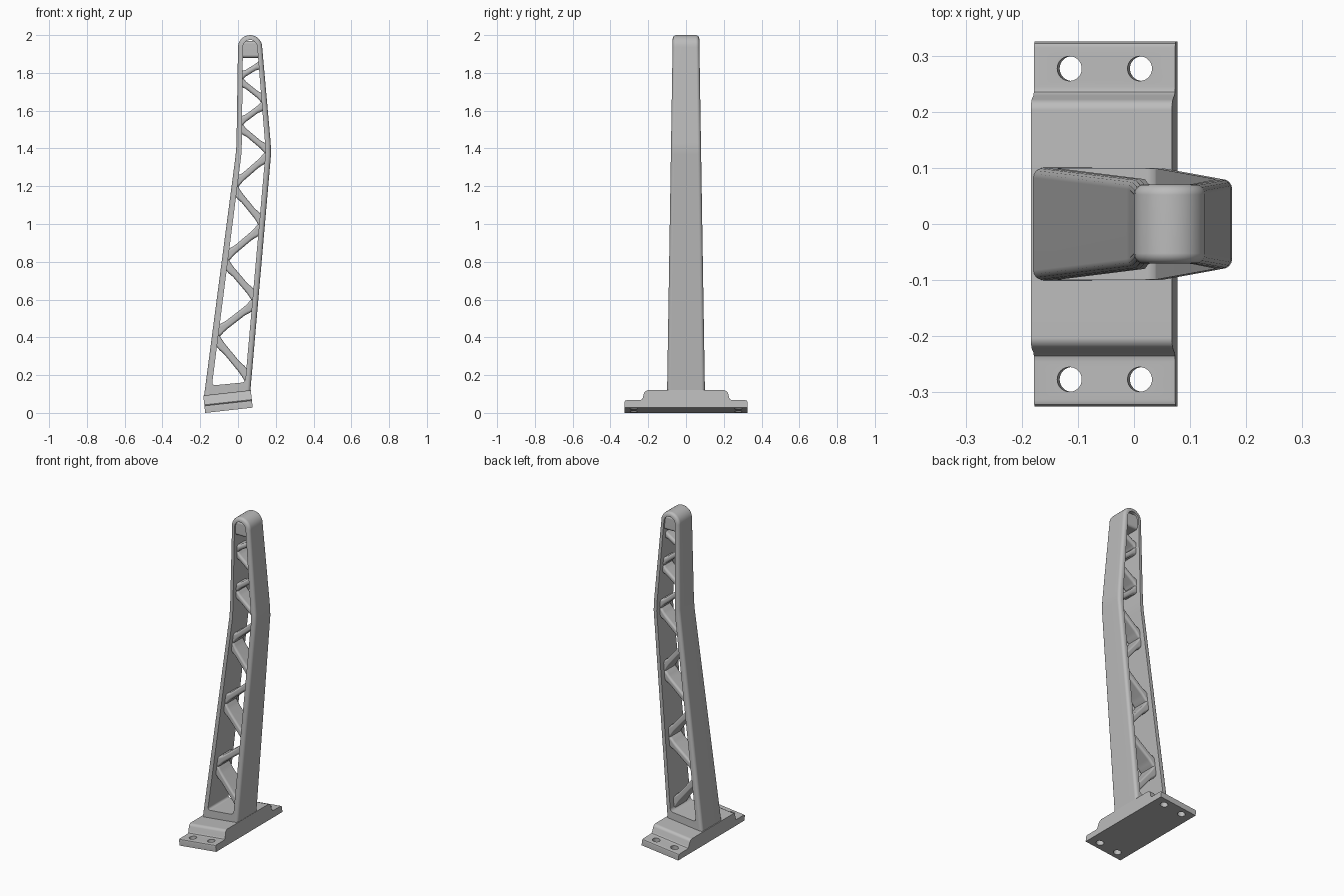
import bpy, bmesh, math
from mathutils import Matrix, Vector

old = bpy.data.objects.get("Cube")
if old:
    bpy.data.objects.remove(old, do_unlink=True)

grey = bpy.data.materials.new("grey metal")
grey.use_nodes = True
grey.diffuse_color = (0.5, 0.5, 0.5, 1)
grey.node_tree.nodes["Principled BSDF"].inputs["Base Color"].default_value = (0.5, 0.5, 0.5, 1)


def make(name, bm):
    """Turn a bmesh into a grey object."""
    bmesh.ops.recalc_face_normals(bm, faces=bm.faces)
    mesh = bpy.data.meshes.new(name)
    bm.to_mesh(mesh)
    bm.free()
    mesh.materials.append(grey)
    obj = bpy.data.objects.new(name, mesh)
    bpy.context.collection.objects.link(obj)
    return obj


def smooth(obj):
    bpy.ops.object.select_all(action='DESELECT')
    obj.select_set(True)
    bpy.context.view_layer.objects.active = obj
    bpy.ops.object.shade_smooth_by_angle(angle=math.radians(35))
    mod = obj.modifiers.new("weighted", 'WEIGHTED_NORMAL')
    mod.keep_sharp = True


def loft(bm, rings, caps=True):
    """Join closed rings of points with quads."""
    vs = [[bm.verts.new(p) for p in r] for r in rings]
    n = len(vs[0])
    for a, b in zip(vs, vs[1:]):
        for i in range(n):
            j = (i + 1) % n
            bm.faces.new((a[i], a[j], b[j], b[i]))
    if caps:
        bm.faces.new(vs[0])
        bm.faces.new(vs[-1])


def half_width(z):
    return 0.1 - 0.03 * (z - 0.12) / 1.88


# Tilted mounting base: stepped profile swept along x
length, tilt = 0.253, math.radians(6.3)
place = Matrix.Translation((-0.048, 0, 0.0139)) @ Matrix.Rotation(-tilt, 4, 'Y')
half = [(0.325, 0), (0.325, 0.03), (0.322, 0.037), (0.314, 0.04),
        (0.245, 0.04), (0.235, 0.043), (0.229, 0.051),
        (0.222, 0.078), (0.215, 0.088), (0.203, 0.093)]
profile = half + [(-y, z) for y, z in reversed(half)]
bm = bmesh.new()
loft(bm, [[(s * length / 2, y, z) for y, z in profile] for s in (-1, 1)])
bm.transform(place)
base = make("mounting_base", bm)

# Four bolt holes
bm = bmesh.new()
for sx in (-1, 1):
    for sy in (-1, 1):
        bmesh.ops.create_cone(bm, cap_ends=True, segments=32, radius1=0.022, radius2=0.022,
                              depth=0.2, matrix=place @ Matrix.Translation((sx * 0.063, sy * 0.277, 0.03)))
cutter = make("bolt_hole_cutter", bm)
cutter.hide_render = True
mod = base.modifiers.new("holes", 'BOOLEAN')
mod.operation, mod.object, mod.solver = 'DIFFERENCE', cutter, 'EXACT'
bpy.context.view_layer.objects.active = base
bpy.ops.object.modifier_apply(modifier=mod.name)
bpy.data.objects.remove(cutter, do_unlink=True)
smooth(base)

# Bent frame: outer and inner outlines, running up the left edge and down the right
CAP_X, CAP_Z, R = 0.064, 1.936, 0.064


def outline(left, right, radius):
    arc = [math.pi - math.pi * i / 14 for i in range(15)]
    return left + [(CAP_X + radius * math.cos(a), CAP_Z + radius * math.sin(a)) for a in arc] + right


outer = outline([(-0.181, 0.08), (-0.013, 1.36), (-0.008, 1.42)],
                [(0.173, 1.43), (0.175, 1.37), (0.064, 0.1)], R)
inner = outline([(-0.138, 0.145), (0.017, 1.36), (0.02, 1.42)],
                [(0.143, 1.43), (0.145, 1.37), (0.038, 0.162)], 0.038)
bm = bmesh.new()
rings = []
for pts, s in ((outer, -1), (outer, 1), (inner, 1), (inner, -1)):
    rings.append([bm.verts.new((x, s * half_width(z), z)) for x, z in pts])
n = len(outer)
for k in range(4):
    a, b = rings[k], rings[(k + 1) % 4]
    for i in range(n):
        j = (i + 1) % n
        bm.faces.new((a[i], a[j], b[j], b[i]))
bmesh.ops.recalc_face_normals(bm, faces=bm.faces)
rim = [bm.edges.get((r[i], r[i + 1])) for r in rings[:2] for i in range(n - 1)]
corners = [bm.edges.get((rings[2][i], rings[3][i])) for i in (0, n - 1)]
bmesh.ops.bevel(bm, geom=corners, offset=0.018, segments=4, affect='EDGES', profile=0.5)
bmesh.ops.bevel(bm, geom=rim, offset=0.018, segments=4, affect='EDGES', profile=0.5)
smooth(make("bent_frame", bm))


# Lattice struts between the two walls
def wall(points, z):
    """Centre line of a wall at height z."""
    for (x0, z0), (x1, z1) in zip(points, points[1:]):
        if z0 <= z <= z1:
            return x0 + (x1 - x0) * (z - z0) / (z1 - z0)
    return points[-1][0]


left_wall = [(-0.16, 0.1), (0.005, 1.39), (0.013, 1.94)]
right_wall = [(0.05, 0.1), (0.16, 1.39), (0.115, 1.94)]


def strut(name, zl, zr, thick, flare=1.7, depth=0.62):
    p = Vector((wall(left_wall, zl), 0, zl))
    q = Vector((wall(right_wall, zr), 0, zr))
    tall = thick * (q - p).length / (q.x - p.x) / 2
    rings = []
    for t, grow in ((0, flare), (0.14, flare), (0.2, 1 + (flare - 1) * 0.4), (0.28, 1),
                    (0.72, 1), (0.8, 1 + (flare - 1) * 0.4), (0.86, flare), (1, flare)):
        c = p.lerp(q, t)
        hy, hz, r = half_width(c.z) * depth, tall * grow, 0.014
        ring = []
        for k, (sy, sz) in enumerate(((1, 1), (-1, 1), (-1, -1), (1, -1))):
            for i in range(5):
                a = math.pi / 2 * (k + i / 4)
                ring.append((c.x, sy * (hy - r) + r * math.cos(a),
                             c.z + sz * (hz - min(r * 1.1, hz)) + min(r * 1.1, hz) * math.sin(a)))
        rings.append(ring)
    bm = bmesh.new()
    loft(bm, rings)
    smooth(make(name, bm))


left_nodes = [0.41, 0.81, 1.2, 1.525, 1.77]
right_nodes = [0.17, 0.595, 0.995, 1.375, 1.645, 1.86]
for i, zl in enumerate(left_nodes):
    thick = 0.038 - 0.002 * i
    strut(f"falling_strut_{i + 1}", zl - 0.01, right_nodes[i] + 0.012, thick, 1.3)
    strut(f"rising_strut_{i + 1}", zl + 0.01, right_nodes[i + 1] - 0.012, thick, 1.3)

# Recessed web closing the rounded tip
strut("tip_web", 1.925, 1.925, 0.09, 1, 0.85)
